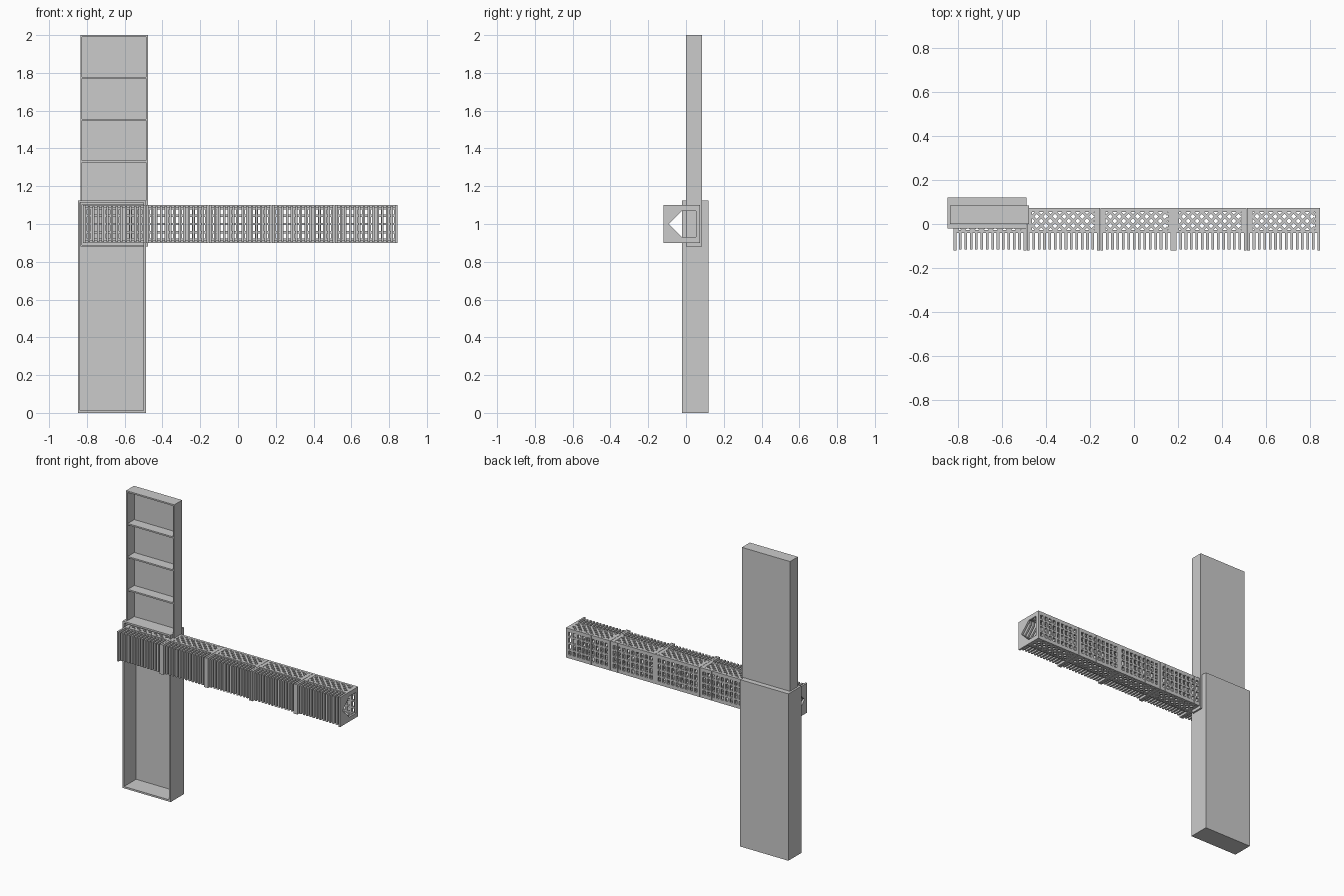
import bpy, bmesh, math
from mathutils import Matrix, Vector

if "Cube" in bpy.data.objects:
    bpy.data.objects.remove(bpy.data.objects["Cube"])


def add_box(bm, x0, x1, y0, y1, z0, z1):
    m = Matrix.Translation(((x0 + x1) / 2, (y0 + y1) / 2, (z0 + z1) / 2)) @ \
        Matrix.Diagonal((x1 - x0, y1 - y0, z1 - z0, 1))
    bmesh.ops.create_cube(bm, size=1, matrix=m)


def add_bar(bm, a, b, z0, z1, width):
    # flat bar between two points in the xy plane
    d = Vector(b) - Vector(a)
    c = (Vector(a) + Vector(b)) / 2
    m = Matrix.Translation((c.x, c.y, (z0 + z1) / 2)) @ \
        Matrix.Rotation(math.atan2(d.y, d.x), 4, 'Z') @ \
        Matrix.Diagonal((d.length, width, z1 - z0, 1))
    bmesh.ops.create_cube(bm, size=1, matrix=m)


def add_ring(bm, x0, x1, outer, inner):
    # plate with a hole: two matching yz loops, extruded along x
    n = len(outer)
    v = [[bm.verts.new((x, y, z)) for y, z in loop]
         for x in (x0, x1) for loop in (outer, inner)]
    for i in range(n):
        j = (i + 1) % n
        for a, b in ((0, 1), (1, 3), (3, 2), (2, 0)):
            bm.faces.new((v[a][i], v[a][j], v[b][j], v[b][i]))


def finish(bm, name):
    bmesh.ops.recalc_face_normals(bm, faces=bm.faces)
    me = bpy.data.meshes.new(name)
    bm.to_mesh(me)
    bm.free()
    ob = bpy.data.objects.new(name, me)
    bpy.context.collection.objects.link(ob)
    return ob


def open_tray(name, x0, x1, y0, y1, z0, z1, t, shelves=()):
    # trough open to the front, with optional shelves
    bm = bmesh.new()
    o = [(x0, z0), (x1, z0), (x1, z1), (x0, z1)]
    i = [(x0 + t, z0 + t), (x1 - t, z0 + t), (x1 - t, z1 - t), (x0 + t, z1 - t)]
    ob_, of = [[bm.verts.new((x, y, z)) for x, z in o] for y in (y1, y0)]
    ib, if_ = [[bm.verts.new((x, y, z)) for x, z in i] for y in (y1 - t, y0)]
    bm.faces.new(ob_)
    bm.faces.new(ib)
    for k in range(4):
        n = (k + 1) % 4
        for a, b in ((ob_, of), (of, if_), (if_, ib)):
            bm.faces.new((a[k], a[n], b[n], b[k]))
    for z in shelves:
        add_box(bm, x0 + t, x1 - t, y0 + 0.004, y1 - t, z - 0.005, z + 0.005)
    return finish(bm, name)


# upright: lower trough and the narrower upper shelf trough sliding into it
open_tray("lower_trough", -0.848, -0.488, -0.02, 0.12, 0, 1.125, 0.012)
open_tray("upper_shelf_trough", -0.835, -0.476, 0.0, 0.084, 0.88, 2.0, 0.01,
          (1.108, 1.33, 1.552, 1.774))

# horizontal duct cross-sections (y, z)
F, B, Z0, Z1 = -0.12, 0.073, 0.9, 1.1
MID = -0.04            # where the fingers meet the lattice panels
T = 0.014              # wall thickness
plate_outer = [(F, 1.0), (F, Z1), (MID, Z1), (B, Z1), (B, Z0), (MID, Z0), (F, Z0)]
plate_inner = [(-0.092, 1.0), (-0.058, 1.034), (-0.022, 1.07), (0.052, 1.07),
               (0.052, 0.93), (-0.022, 0.93), (-0.058, 0.966)]


def duct_segment(index, x0, x1):
    # end plates with house-shaped holes
    bm = bmesh.new()
    e = 0.013
    add_ring(bm, x0, x0 + e, plate_outer, plate_inner)
    add_ring(bm, x1 - e, x1, plate_outer, plate_inner)
    finish(bm, f"duct_end_plates_{index}")

    # comb of upright front fingers
    bm = bmesh.new()
    n = 12
    pitch = (x1 - x0 - 2 * e) / (n + 0.5)
    prof = [(-0.115, 0.906), (-0.115, 1.094), (MID, 1.094), (MID, 1.078 - 0.026),
            (-0.092, 1.0), (MID, 0.948), (MID, 0.906)]
    for k in range(n):
        xa = x0 + e + pitch * (k + 0.5)
        loops = [[bm.verts.new((x, y, z)) for y, z in prof]
                 for x in (xa, xa + pitch * 0.48)]
        bm.faces.new(loops[0])
        bm.faces.new(loops[1])
        for i in range(len(prof)):
            j = (i + 1) % len(prof)
            bm.faces.new((loops[0][i], loops[0][j], loops[1][j], loops[1][i]))
    finish(bm, f"front_fingers_{index}")

    # lattice panels on top and underside
    bm = bmesh.new()
    xa, xb, ya, yb = x0 + 0.024, x1 - 0.024, MID + 0.012, B - 0.018
    h = yb - ya
    for z0, z1 in ((Z1 - T, Z1), (Z0, Z0 + T)):
        add_box(bm, x0 + e, x1 - e, MID - 0.002, ya, z0, z1)
        add_box(bm, x0 + e, x1 - e, yb, B - T, z0, z1)
        add_box(bm, x0 + e, xa, ya, yb, z0, z1)
        add_box(bm, xb, x1 - e, ya, yb, z0, z1)
        step = h / 2
        s = xa - h + step / 2
        while s < xb:
            u0, u1 = max(0, xa - s), min(h, xb - s)
            if u1 - u0 > 0.01:
                add_bar(bm, (s + u0, ya + u0), (s + u1, ya + u1), z0 + 0.001, z1 - 0.001, 0.013)
                add_bar(bm, (s + u0, yb - u0), (s + u1, yb - u1), z0 + 0.001, z1 - 0.001, 0.013)
            s += step
    finish(bm, f"lattice_panels_{index}")

    # slotted back panel
    bm = bmesh.new()
    cols, rows = 9, 4
    cw = (x1 - x0 - 2 * e) / cols
    for k in range(cols + 1):
        c = x0 + e + k * cw
        add_box(bm, max(x0 + e, c - 0.007), min(x1 - e, c + 0.007), B - T, B, Z0, Z1)
    for k in range(rows + 1):
        c = Z0 + 0.012 + k * (Z1 - Z0 - 0.024) / rows
        r = 0.012 if k in (0, rows) else 0.006
        add_box(bm, x0 + e, x1 - e, B - T + 0.0005, B - 0.0005, c - r, c + r)
    finish(bm, f"slotted_back_{index}")


# five duct segments in a row
START, LENGTH = -0.82, 0.3335
for i in range(5):
    duct_segment(i + 1, START + i * LENGTH, START + (i + 1) * LENGTH - 0.002)
